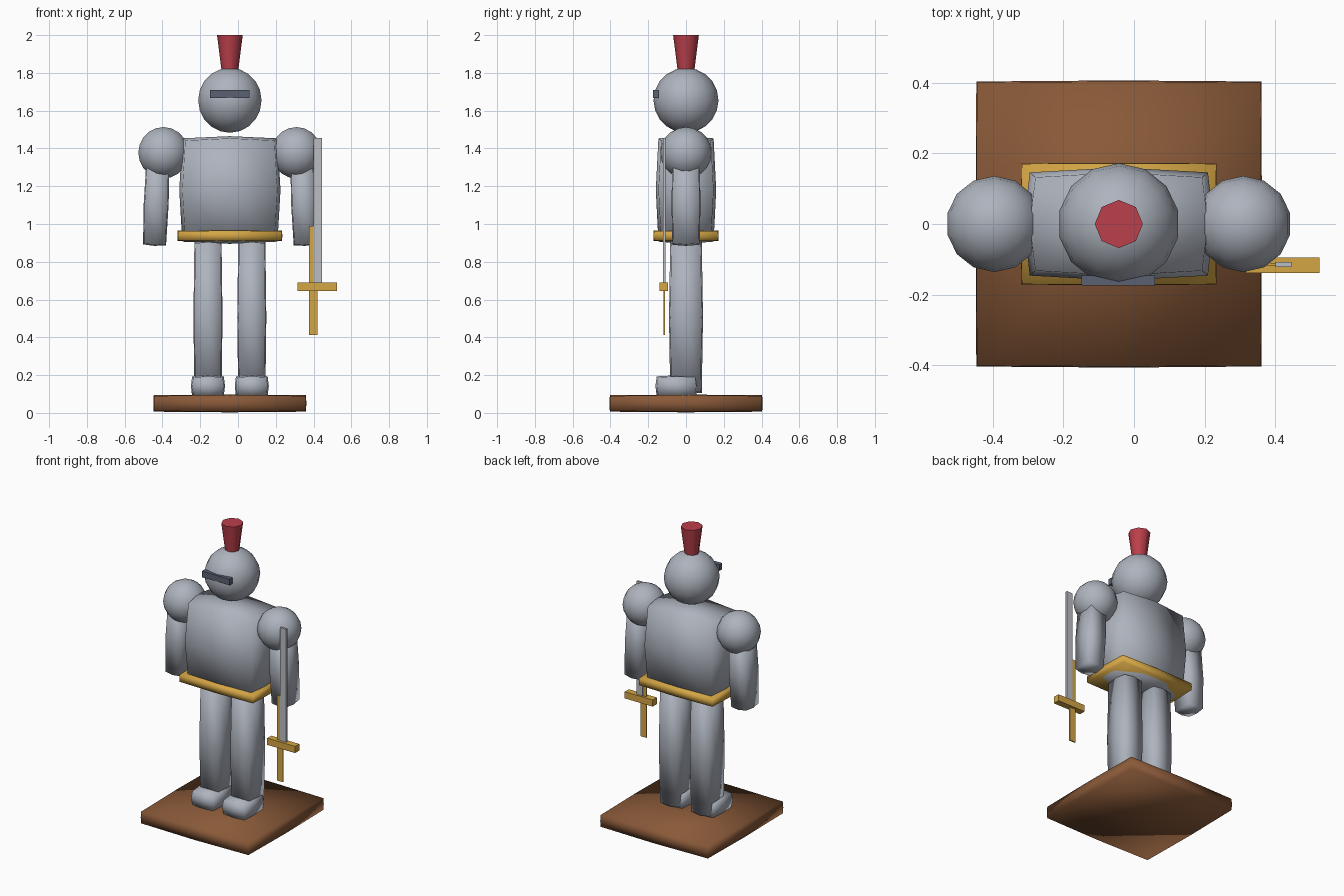
import bpy, bmesh
from math import pi

if "Cube" in bpy.data.objects:
    bpy.data.objects.remove(bpy.data.objects["Cube"])

CX = -0.043  # body centre line


def material(name, r, g, b):
    m = bpy.data.materials.new(name)
    m.diffuse_color = (r, g, b, 1)
    m.use_nodes = True
    m.node_tree.nodes["Principled BSDF"].inputs["Base Color"].default_value = m.diffuse_color
    return m


STEEL = material("steel", 0.42, 0.45, 0.51)
BLADE = material("blade_steel", 0.5, 0.51, 0.54)
DARK = material("dark_steel", 0.1, 0.12, 0.17)
GOLD = material("gold", 0.66, 0.38, 0.06)
RED = material("red", 0.5, 0.05, 0.07)
WOOD = material("wood", 0.25, 0.1, 0.04)


def finish(name, bm, mat, loc, rot=(0, 0, 0), smooth=True):
    me = bpy.data.meshes.new(name)
    bm.to_mesh(me)
    bm.free()
    me.materials.append(mat)
    for p in me.polygons:
        p.use_smooth = smooth
    ob = bpy.data.objects.new(name, me)
    ob.location, ob.rotation_euler = loc, rot
    bpy.context.collection.objects.link(ob)
    return ob


def box(name, x, y, z, mat):
    """Plain box from three (min, max) ranges."""
    bm = bmesh.new()
    bmesh.ops.create_cube(bm, size=1)
    for v in bm.verts:
        v.co = [c * (r[1] - r[0]) for c, r in zip(v.co, (x, y, z))]
    return finish(name, bm, mat, [(r[0] + r[1]) / 2 for r in (x, y, z)], smooth=False)


def bulged(name, loc, corner, mid, mat, rot=(0, 0, 0)):
    """Puffed box: half sizes at the corners and at the face centres."""
    bm = bmesh.new()
    bmesh.ops.create_cube(bm, size=2)
    bmesh.ops.subdivide_edges(bm, edges=bm.edges[:], cuts=1, use_grid_fill=True)
    for v in bm.verts:
        f = sum(abs(c) < 0.1 for c in v.co) / 2
        v.co = [c * (a + (b - a) * f) for c, a, b in zip(v.co, corner, mid)]
    return finish(name, bm, mat, loc, rot)


def ball(name, loc, r, seg, rings):
    bm = bmesh.new()
    bmesh.ops.create_uvsphere(bm, u_segments=seg, v_segments=rings, radius=r)
    return finish(name, bm, STEEL, loc)


# base, torso and belt
bulged("base", (CX, 0, 0.05), (0.401, 0.4, 0.04), (0.405, 0.406, 0.047), WOOD)
bulged("torso", (CX, 0, 1.18), (0.236, 0.132, 0.262), (0.268, 0.16, 0.285), STEEL)
bulged("belt", (CX, 0, 0.938), (0.274, 0.17, 0.024), (0.278, 0.173, 0.031), GOLD)

# limbs, mirrored about the body centre line
for side, s in (("left", -1), ("right", 1)):
    bulged(side + "_leg", (CX + s * 0.116, 0, 0.505), (0.067, 0.077, 0.393),
           (0.077, 0.09, 0.405), STEEL)
    bulged(side + "_foot", (CX + s * 0.116, -0.05, 0.142), (0.078, 0.098, 0.046),
           (0.09, 0.112, 0.057), STEEL)
    bulged(side + "_arm", (CX + s * 0.39, 0, 1.11), (0.056, 0.067, 0.215),
           (0.066, 0.077, 0.226), STEEL, (0, -s * 0.04, 0))
    ball(side + "_shoulder", (CX + s * 0.352, 0, 1.377), 0.136, 14, 10)

# helmet, visor slit and plume
ball("helmet", (CX, 0, 1.655), 0.172, 14, 10)
box("visor_slit", (-0.148, 0.06), (-0.174, -0.145), (1.668, 1.71), DARK)
bm = bmesh.new()
bmesh.ops.create_cone(bm, cap_ends=True, segments=8, radius1=0.04, radius2=0.068, depth=0.22)
plume = finish("plume", bm, RED, (CX, 0, 1.89))
bpy.context.view_layer.objects.active = plume
plume.select_set(True)
bpy.ops.object.shade_smooth_by_angle(angle=pi / 3.6)

# sword
box("sword_blade", (0.4, 0.446), (-0.122, -0.108), (0.68, 1.455), BLADE)
box("sword_guard", (0.316, 0.525), (-0.139, -0.095), (0.645, 0.69), GOLD)
box("sword_grip", (0.375, 0.42), (-0.119, -0.111), (0.412, 0.99), GOLD)
